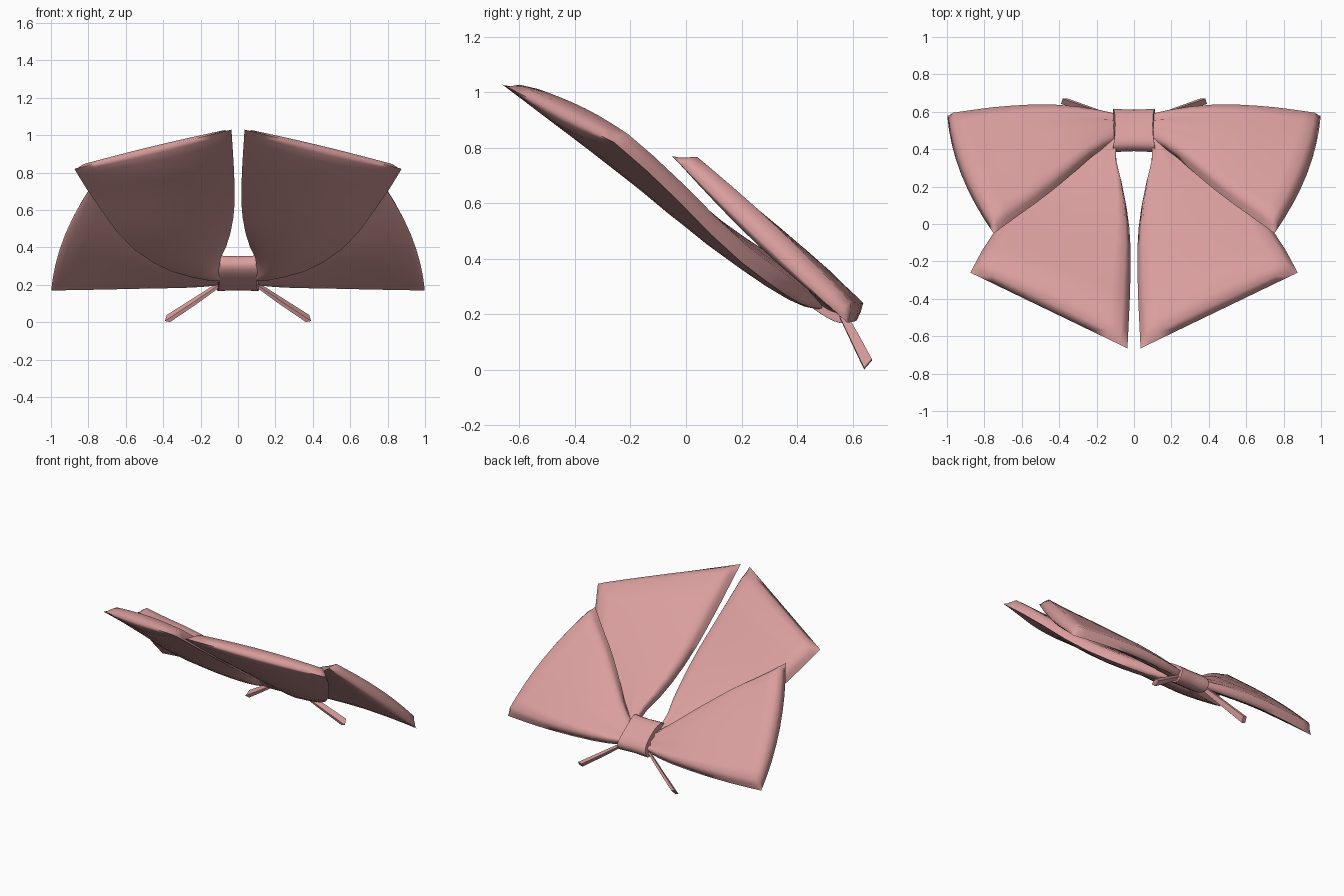
import bpy, bmesh, math
from mathutils import Vector

if "Cube" in bpy.data.objects:
    bpy.data.objects.remove(bpy.data.objects["Cube"])

pink = bpy.data.materials.new("dusty_pink")
pink.diffuse_color = (0.70, 0.34, 0.34, 1)
pink.use_nodes = True
pink.node_tree.nodes["Principled BSDF"].inputs["Base Color"].default_value = pink.diffuse_color


def finish(name, bm, angle, mirror=True):
    """Turn a bmesh into a smooth shaded object, mirrored across x."""
    bmesh.ops.recalc_face_normals(bm, faces=bm.faces)
    me = bpy.data.meshes.new(name)
    bm.to_mesh(me)
    bm.free()
    me.materials.append(pink)
    ob = bpy.data.objects.new(name, me)
    bpy.context.collection.objects.link(ob)
    bpy.ops.object.select_all(action='DESELECT')
    ob.select_set(True)
    bpy.context.view_layer.objects.active = ob
    bpy.ops.object.shade_smooth_by_angle(angle=math.radians(angle))
    if mirror:
        mod = ob.modifiers.new("mirror", 'MIRROR')
        mod.use_mirror_merge = False
    return ob


def along(pts, t):
    """Smooth curve through evenly spaced control points."""
    p = [Vector(q) for q in pts]
    f = t * (len(p) - 1)
    i = min(int(f), len(p) - 2)
    f -= i
    a, b, c, d = p[max(i - 1, 0)], p[i], p[i + 1], p[min(i + 2, len(p) - 1)]
    return 0.5 * (2 * b + (c - a) * f + (2 * a - 5 * b + 4 * c - d) * f ** 2
                  + (3 * b - a - 3 * c + d) * f ** 3)


def pillow(name, edge_a, edge_b, top, under, bow):
    """Padded ribbon panel between two edges, open end pinched to a rim."""
    ss = [0, .02, .05, .13, .25, .37, .5, .63, .75, .87, .95, .98, 1]
    ts = [0, .07, .15, .25, .35, .45, .55, .65, .75, .85, .94, .975, 1]
    a1, b1 = Vector(edge_a[-1]), Vector(edge_b[-1])
    root = (Vector(edge_a[0]) + Vector(edge_b[0])) / 2
    n = (b1 - a1).cross((a1 + b1) / 2 - root).normalized()
    if n.z < 0:
        n = -n
    bm = bmesh.new()
    upper, lower = [], []
    for t in ts:
        a, b = along(edge_a, t), along(edge_b, t)
        ru, rl = [], []
        for s in ss:
            p = a.lerp(b, s)
            p.x += bow * 4 * s * (1 - s) * t ** 4
            rim = min(1, min(s, 1 - s) / .05) ** .7 * min(1, (1 - t) / .06) ** .7
            dome = math.sin(math.pi * s)
            pleat = .012 * math.sin(6 * math.pi * s) * (1 - t) ** 4
            size = .55 + .45 * min(1, t * 3)
            v = bm.verts.new(p + n * rim * (top * size * (.78 + .22 * dome) + pleat))
            ru.append(v)
            if rim < 1e-6:
                rl.append(v)
            else:
                rl.append(bm.verts.new(p - n * under * dome * rim))
        upper.append(ru)
        lower.append(rl)
    for g in (upper, lower):
        for r0, r1 in zip(g, g[1:]):
            for j in range(len(ss) - 1):
                bm.faces.new((r0[j], r0[j + 1], r1[j + 1], r1[j]))
    # close the gathered end inside the knot
    bm.faces.new(upper[0] + lower[0][-2:0:-1])
    return finish(name, bm, 100)


# long hanging tails
pillow("tail",
       [(.07, .45, .27), (.10, .35, .32), (.05, .15, .44),
        (.02, -.08, .60), (.02, -.33, .78), (.035, -.665, 1.03)],
       [(.09, .50, .22), (.20, .43, .23), (.40, .33, .29),
        (.60, .15, .43), (.78, -.09, .67), (.875, -.26, .82)],
       .075, .025, 0)

# side loops lying over the tails
pillow("loop",
       [(.08, .56, .20), (.25, .595, .185), (.50, .615, .18),
        (.72, .61, .175), (.88, .595, .172), (.998, .58, .17)],
       [(.08, .45, .28), (.20, .38, .36), (.35, .25, .48),
        (.50, .13, .60), (.64, .03, .69), (.75, -.05, .77)],
       .075, .02, .05)

# knot band wrapped round the middle
bm = bmesh.new()
slope, face = Vector((0, .82, -.57)), Vector((0, .57, .82))
N, rings = 24, []
for u in (-1, -.9, -.45, 0, .45, .9, 1):
    k = 1.0 if abs(u) == 1 else .97 + .04 * abs(u)
    ring = []
    for i in range(N):
        q = 2 * math.pi * i / N
        c, s = math.cos(q), math.sin(q)
        v = (slope * .128 * math.copysign(abs(c) ** .75, c)
             + face * .058 * math.copysign(abs(s) ** .75, s)) * k
        v += Vector((u * (.10 + .013 * abs(c) ** 2), .5, .262))
        ring.append(bm.verts.new(v))
    rings.append(ring)
for r0, r1 in zip(rings, rings[1:]):
    for i in range(N):
        j = (i + 1) % N
        bm.faces.new((r0[i], r0[j], r1[j], r1[i]))
bm.faces.new(rings[0])
bm.faces.new(rings[-1])
finish("knot", bm, 45, mirror=False)

# thin string ends below the knot
bm = bmesh.new()
w, d = Vector((-.005, .014, .016)), Vector((.014, 0, .003))
ends = []
for c, k in (((.08, .555, .215), .6), ((.22, .605, .12), .85), ((.372, .656, .02), 1)):
    ends.append([bm.verts.new(Vector(c) + (w * i + d * j) * k)
                 for i, j in ((-1, -1), (1, -1), (1, 1), (-1, 1))])
for r0, r1 in zip(ends, ends[1:]):
    for i in range(4):
        j = (i + 1) % 4
        bm.faces.new((r0[i], r0[j], r1[j], r1[i]))
bm.faces.new(ends[0])
bm.faces.new(ends[-1])
finish("string", bm, 30)
